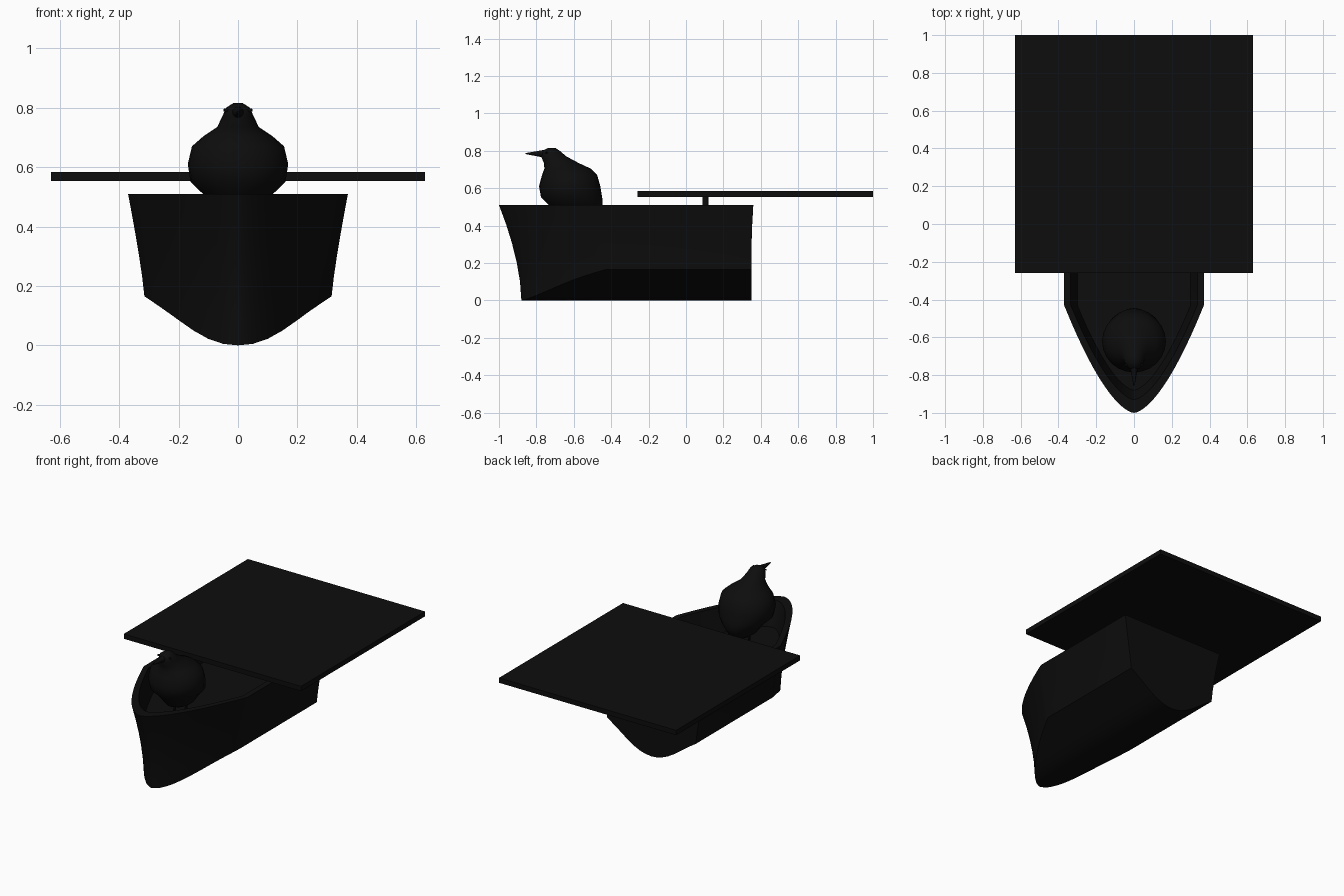
import bpy, bmesh, math
from mathutils import Vector

cube = bpy.data.objects.get("Cube")
if cube:
    bpy.data.objects.remove(cube, do_unlink=True)

black = bpy.data.materials.new("black")
black.use_nodes = True
black.diffuse_color = (0.004, 0.004, 0.004, 1)
black.node_tree.nodes["Principled BSDF"].inputs["Base Color"].default_value = black.diffuse_color


def finish(name, bm, angle=None):
    """Turn a bmesh into a named, coloured object."""
    bmesh.ops.remove_doubles(bm, verts=bm.verts, dist=0.0005)
    bmesh.ops.recalc_face_normals(bm, faces=bm.faces)
    mesh = bpy.data.meshes.new(name)
    bm.to_mesh(mesh)
    bm.free()
    ob = bpy.data.objects.new(name, mesh)
    bpy.context.collection.objects.link(ob)
    mesh.materials.append(black)
    if angle:
        bpy.ops.object.select_all(action='DESELECT')
        ob.select_set(True)
        bpy.context.view_layer.objects.active = ob
        bpy.ops.object.shade_smooth_by_angle(angle=math.radians(angle))
    return ob


def box(name, low, high):
    bm = bmesh.new()
    bmesh.ops.create_cube(bm, size=1)
    low, high = Vector(low), Vector(high)
    for v in bm.verts:
        v.co = (low + high) / 2 + v.co * (high - low)
    return finish(name, bm)


def rod(name, start, end, r1, r2, sides=12):
    bm = bmesh.new()
    start, end = Vector(start), Vector(end)
    d = end - start
    bmesh.ops.create_cone(bm, cap_ends=True, segments=sides, radius1=r1, radius2=r2, depth=d.length)
    turn = d.to_track_quat('Z', 'Y')
    for v in bm.verts:
        v.co = (start + end) / 2 + turn @ v.co
    return finish(name, bm, 40)


# Hull: closed cross-sections lofted from bow to stern
DECK, FLOOR, BREAK = 0.51, 0.36, -0.43
CHINE = 0.315
bottom_curve = [(0, 0), (.05, .005), (.1, .022), (.15, .05), (.2, .085), (.25, .122), (CHINE, .165)]


def bottom_z(x):
    for (x0, z0), (x1, z1) in zip(bottom_curve, bottom_curve[1:]):
        if x <= x1 + 1e-6:
            return z0 + (z1 - z0) * (x - x0) / (x1 - x0)
    return bottom_curve[-1][1]


def outline(v, bow, stern, width):
    """Half width and y along a plan outline; v runs 0..1 over the bow, above 1 at the stern."""
    if v > 1:
        return width, stern
    return width * v ** 1.24, BREAK - (BREAK - bow) * (1 - v * v)


def half_section(v):
    pts = []
    for z, bow, width in ((FLOOR, -.88, .3), (DECK, -.93, .335)):
        w, y = outline(v, bow, .325, width)
        pts.append((w, y, z))
    chine_w, chine_y = outline(v, -.88, .35, CHINE)
    chine_z = bottom_z(chine_w)
    for t in (1, .8, .6, .4, .2):
        w, y = outline(v, -.88 - .12 * t ** 1.7, .35 + .01 * t ** 3, CHINE + .055 * t ** 1.2)
        pts.append((w, y, chine_z + (DECK - chine_z) * t))
    for k in range(8, 0, -1):
        x = chine_w * k / 8
        pts.append((x, chine_y, bottom_z(x)))
    return pts, (0, chine_y, 0)


bm = bmesh.new()
rings = []
for v in [i / 14 for i in range(15)] + [2]:
    half, keel = half_section(v)
    loop = half + [keel] + [(-x, y, z) for x, y, z in reversed(half)]
    rings.append([bm.verts.new(p) for p in loop])
for a, b in zip(rings, rings[1:]):
    for i in range(len(a)):
        j = (i + 1) % len(a)
        bm.faces.new((a[i], a[j], b[j], b[i]))
s = rings[-1]
bm.faces.new(s[2:-2])                        # outer transom
bm.faces.new((s[0], s[1], s[-2], s[-1]))     # inner transom
bm.faces.new((s[1], s[2], s[-3], s[-2]))     # transom rim
finish("hull", bm, 35)

# Flat roof panel on a post
box("roof_panel", (-.63, -.26, .553), (.63, 1, .584))
rod("roof_post", (0, .105, FLOOR - .01), (0, .105, .56), .016, .016, 16)

# Bird body: height, front y, back y, half width
body = [(.42, -.62, -.53, .03), (.45, -.69, -.475, .075), (.51, -.735, -.445, .118),
        (.55, -.775, -.448, .16), (.61, -.786, -.458, .169), (.67, -.77, -.475, .155),
        (.705, -.757, -.51, .115), (.735, -.76, -.575, .07), (.77, -.775, -.64, .053),
        (.8, -.768, -.675, .04), (.816, -.735, -.7, .015)]
bm = bmesh.new()
SIDES = 24
rings = []
for z, front, back, w in body:
    angles = [2 * math.pi * i / SIDES for i in range(SIDES)]
    rings.append([bm.verts.new((w * math.cos(a), (front + back) / 2 + (back - front) / 2 * math.sin(a), z))
                  for a in angles])
for a, b in zip(rings, rings[1:]):
    for i in range(SIDES):
        j = (i + 1) % SIDES
        bm.faces.new((a[i], a[j], b[j], b[i]))
bm.faces.new(rings[0])
bm.faces.new(rings[-1])
finish("bird_body", bm, 60)

# Beak, eyes, legs and feet
rod("bird_beak", (0, -.75, .784), (0, -.857, .785), .022, .003)
for side, x in (("left", 1), ("right", -1)):
    rod(side + "_eye", (x * .03, -.74, .79), (x * .047, -.75, .792), .007, .005)
    rod(side + "_leg", (x * .04, -.59, FLOOR), (x * .04, -.58, .45), .007, .009, 8)
    for spread in (-.025, 0, .025):
        rod(side + "_toe", (x * .04, -.59, FLOOR + .006), (x * .04 + spread, -.645, FLOOR + .004), .006, .003, 6)
